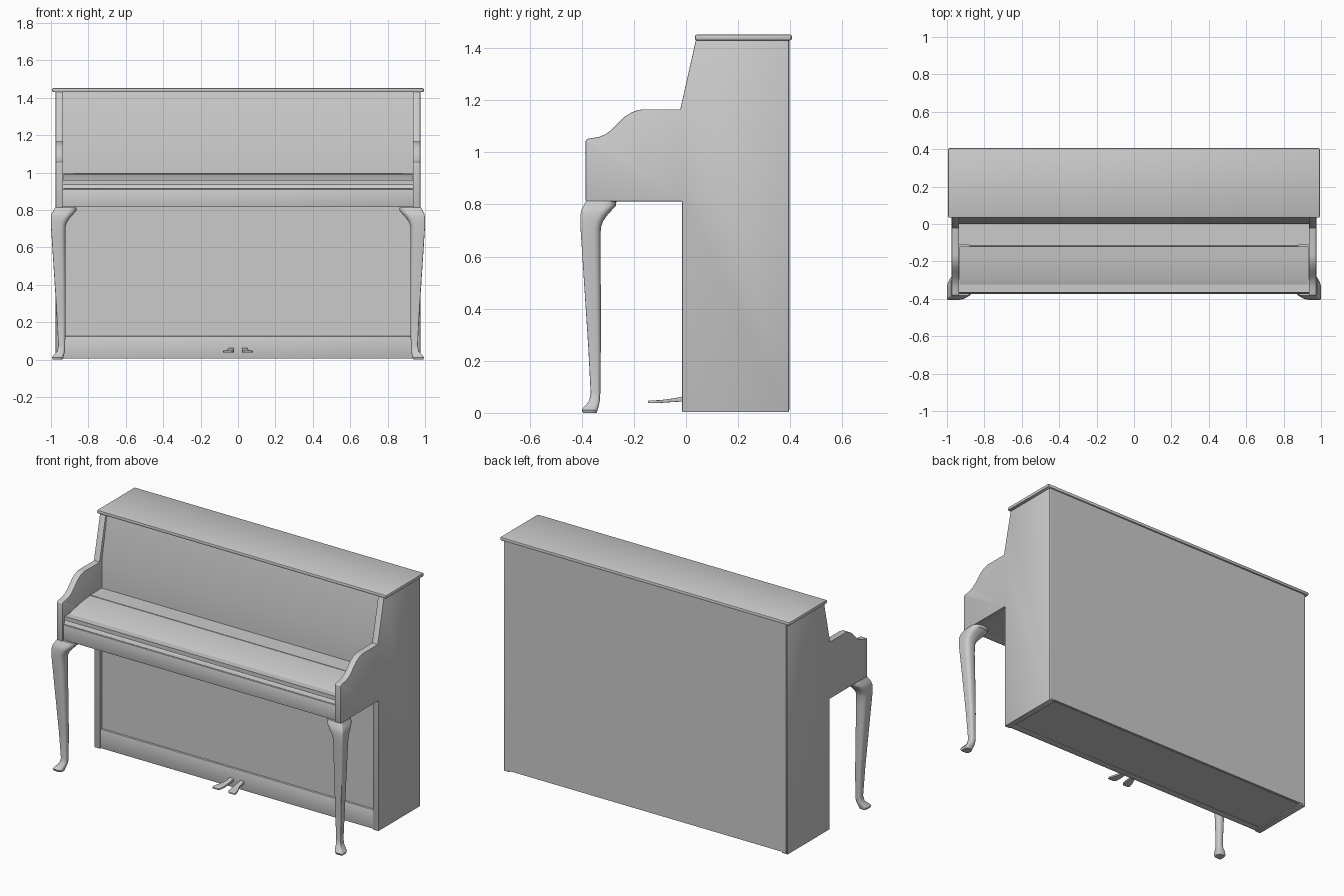
import bpy, bmesh, math
from math import cos, sin, pi

if "Cube" in bpy.data.objects:
    bpy.data.objects.remove(bpy.data.objects["Cube"])


def finish(name, bm, bevel=0.0, mirror=False, segments=2):
    """Bevel the hard edges, make the object, shade it and mirror it if asked."""
    bmesh.ops.recalc_face_normals(bm, faces=bm.faces)
    if bevel:
        hard = [e for e in bm.edges if e.calc_face_angle(0) > math.radians(35)]
        bmesh.ops.bevel(bm, geom=hard, offset=bevel, segments=segments,
                        profile=0.5, affect='EDGES', clamp_overlap=True)
    me = bpy.data.meshes.new(name)
    bm.to_mesh(me)
    bm.free()
    ob = bpy.data.objects.new(name, me)
    bpy.context.collection.objects.link(ob)
    bpy.ops.object.select_all(action='DESELECT')
    ob.select_set(True)
    bpy.context.view_layer.objects.active = ob
    bpy.ops.object.shade_smooth_by_angle(angle=math.radians(32))
    if mirror:
        ob.modifiers.new("mirror", 'MIRROR')
    return ob


def loft(name, rings, **kw):
    """Skin a list of equal-length point rings and cap both ends."""
    bm = bmesh.new()
    rows = [[bm.verts.new(p) for p in ring] for ring in rings]
    n = len(rows[0])
    for a, b in zip(rows, rows[1:]):
        for i in range(n):
            j = (i + 1) % n
            bm.faces.new((a[i], a[j], b[j], b[i]))
    bm.faces.new(rows[0])
    bm.faces.new(rows[-1])
    return finish(name, bm, **kw)


def prism(name, profile, x0, x1, **kw):
    """Extrude a (y, z) profile along x."""
    return loft(name, [[(x, y, z) for y, z in profile] for x in (x0, x1)], **kw)


def box(name, x0, x1, y0, y1, z0, z1, **kw):
    return prism(name, [(y0, z0), (y1, z0), (y1, z1), (y0, z1)], x0, x1, **kw)


# Side panels with the scrolled arms
side = [(-0.015, 0.003), (0.395, 0.003), (0.395, 1.432), (0.038, 1.432),
        (-0.022, 1.165), (-0.165, 1.165), (-0.185, 1.162), (-0.21, 1.153),
        (-0.235, 1.137), (-0.26, 1.112), (-0.285, 1.087), (-0.31, 1.069),
        (-0.335, 1.059), (-0.365, 1.054), (-0.378, 1.052), (-0.385, 1.045),
        (-0.385, 0.812), (-0.015, 0.812)]
prism("side_panel", side, 0.935, 0.975, bevel=0.003, mirror=True)

# Cabinet shell between the sides
prism("upper_front_panel", [(0.0, 0.97), (0.0, 1.165), (0.052, 1.432),
                            (0.08, 1.432), (0.03, 1.165), (0.03, 0.97)], -0.936, 0.936)
box("lower_front_panel", -0.936, 0.936, 0.0, 0.03, 0.1, 0.83)
box("plinth", -0.936, 0.936, -0.012, 0.03, 0.006, 0.125, bevel=0.004)
box("bottom_board", -0.936, 0.936, 0.0, 0.385, 0.01, 0.04)
box("back_panel", -0.966, 0.966, 0.37, 0.397, 0.012, 1.432)

# Top lid with a moulded edge
box("top_lid", -0.994, 0.994, 0.034, 0.406, 1.43, 1.452, bevel=0.007)

# Keybed, key slip and closed fallboard
box("keybed", -0.936, 0.936, -0.365, 0.02, 0.816, 0.96)
box("key_slip", -0.936, 0.936, -0.375, -0.34, 0.816, 0.911, bevel=0.003)
fall = [(-0.119, 0.93), (-0.119, 0.996), (-0.17, 0.992), (-0.23, 0.983),
        (-0.29, 0.97), (-0.33, 0.958), (-0.355, 0.946), (-0.369, 0.932),
        (-0.374, 0.915), (-0.35, 0.915)]
prism("fallboard", fall, -0.932, 0.932)
box("fallboard_rear_strip", -0.936, 0.936, -0.113, 0.01, 0.93, 0.996)

# Long hinge of the fallboard
prism("fallboard_hinge", [(-0.116 + 0.004 * cos(k * pi / 4), 0.995 + 0.004 * sin(k * pi / 4))
                          for k in range(8)], -0.88, 0.88)

# Curved legs: (z, inner, outer) levels of a square section with rounded corners
levels = [(0.0, .938, .990), (.012, .934, .995), (.025, .930, .985), (.045, .926, .967),
          (.075, .924, .961), (.25, .922, .970), (.45, .922, .983), (.65, .923, .996),
          (.71, .922, 1.0), (.735, .914, 1.0), (.76, .896, 1.0), (.78, .878, .996),
          (.795, .864, .988), (.814, .862, .978)]
section = []
for u, v, r, start in ((1, 1, .08, 0), (0, 1, .35, 90), (0, 0, .45, 180), (1, 0, .35, 270)):
    cu, cv = (1 - r if u else r), (1 - r if v else r)
    for k in range(6):
        a = math.radians(start + 18 * k)
        section.append((cu + r * cos(a), cv + r * sin(a)))
rings = [[(i + (o - i) * u, -(i + (o - i) * v - 0.595), z) for u, v in section]
         for z, i, o in levels]
loft("front_leg", rings, mirror=True)

# Pedals: (y, x0, x1, z0, z1) stations
stations = [(0.0, .022, .050, .045, .066), (-0.025, .022, .050, .043, .060),
            (-0.06, .022, .054, .041, .054), (-0.10, .022, .070, .038, .049),
            (-0.13, .026, .079, .037, .048), (-0.145, .036, .076, .038, .047)]
loft("pedal", [[(a, y, b), (c, y, b), (c, y, d), (a, y, d)] for y, a, c, b, d in stations],
     bevel=0.002, mirror=True)
